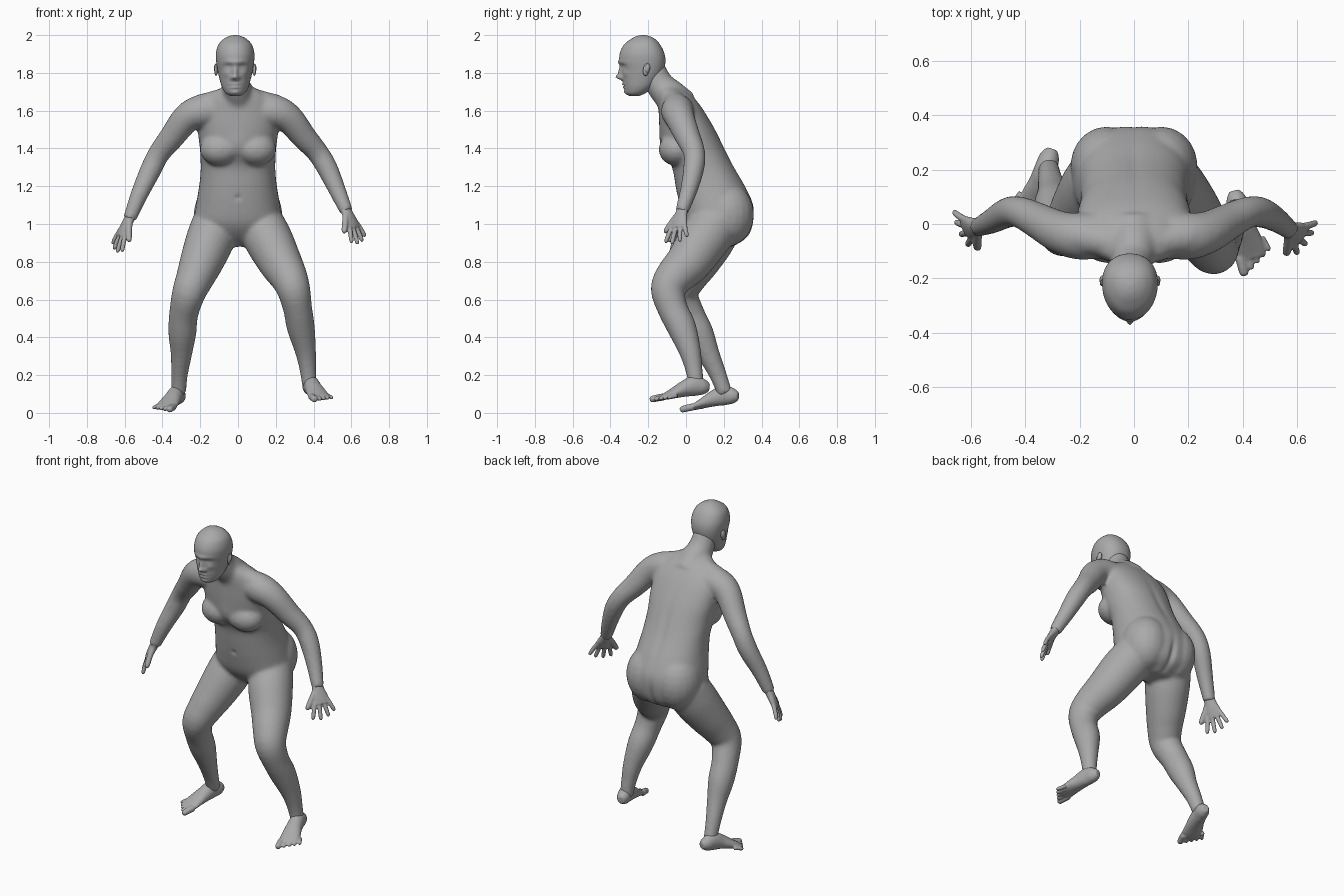
import bpy, bmesh, math
from mathutils import Vector, Matrix

cube = bpy.data.objects.get("Cube")
if cube:
    bpy.data.objects.remove(cube, do_unlink=True)

grey = bpy.data.materials.new("clay grey")
grey.use_nodes = True
tone = (0.4, 0.4, 0.4, 1)
grey.diffuse_color = tone
grey.node_tree.nodes["Principled BSDF"].inputs["Base Color"].default_value = tone


def spline(rows, steps):
    """Smooth curve through rows of any width."""
    out = []
    last = len(rows) - 1
    for i in range(last):
        a, b, c, d = (rows[min(max(k, 0), last)] for k in (i - 1, i, i + 1, i + 2))
        for s in range(steps):
            t = s / steps
            out.append([q + t * (r - p) / 2 + t * t * (p - 2.5 * q + 2 * r - d_ / 2)
                        + t ** 3 * (1.5 * (q - r) + (d_ - p) / 2)
                        for p, q, r, d_ in zip(a, b, c, d)])
    return out + [list(rows[-1])]


def loft(bm, rows, side=(1, 0, 0), level=False, power=2.0, segs=24, steps=4, frame=None, taper=0):
    """Skin superellipse rings (x, y, z, half width, half depth) along a path."""
    path = spline(rows, steps)
    centres = [Vector(p[:3]) for p in path]
    rings = []
    for i, p in enumerate(path):
        t = centres[min(i + 1, len(path) - 1)] - centres[max(i - 1, 0)]
        t = Vector((0, 0, 1)) if level else t.normalized()
        a = Vector(side)
        a = (a - t * a.dot(t)).normalized()
        b = t.cross(a)
        ring = []
        for k in range(segs):
            ang = math.tau * k / segs
            c, s = math.cos(ang), math.sin(ang)
            u = math.copysign(abs(c) ** (2 / power), c) * (1 + taper * s)
            v = math.copysign(abs(s) ** (2 / power), s)
            co = centres[i] + a * u * p[3] + b * v * p[-1]
            ring.append(bm.verts.new(frame @ co if frame else co))
        rings.append(ring)
    for r, q in zip(rings, rings[1:]):
        for k in range(segs):
            n = (k + 1) % segs
            bm.faces.new((r[k], r[n], q[n], q[k]))
    bm.faces.new(rings[0][::-1])
    bm.faces.new(rings[-1])


def blob(bm, centre, size):
    m = Matrix.Translation(centre) @ Matrix.Diagonal((*size, 1))
    bmesh.ops.create_uvsphere(bm, u_segments=20, v_segments=12, radius=1, matrix=m)


def finish(name, bm, voxel=None, smooth=0):
    """Make the object; optionally fuse its overlapping volumes into one skin."""
    bmesh.ops.recalc_face_normals(bm, faces=bm.faces)
    mesh = bpy.data.meshes.new(name)
    bm.to_mesh(mesh)
    bm.free()
    obj = bpy.data.objects.new(name, mesh)
    bpy.context.collection.objects.link(obj)
    if voxel:
        mod = obj.modifiers.new("fuse", 'REMESH')
        mod.mode, mod.voxel_size = 'VOXEL', voxel
        mod = obj.modifiers.new("soften", 'SMOOTH')
        mod.factor, mod.iterations = 0.5, smooth
        dg = bpy.context.evaluated_depsgraph_get()
        obj.data = bpy.data.meshes.new_from_object(obj.evaluated_get(dg))
        obj.modifiers.clear()
    obj.data.materials.clear()
    obj.data.materials.append(grey)
    obj.data.polygons.foreach_set("use_smooth", [True] * len(obj.data.polygons))
    return obj


def sculpt(obj, facing, strokes, cx=0.0):
    """Push the front (-1) or back (+1) surface in y with soft round strokes."""
    normals = [n.vector.y for n in obj.data.vertex_normals]
    for v, ny in zip(obj.data.vertices, normals):
        w = max(0, facing * ny) ** 0.5
        if w and abs(v.co.x - cx) < 0.2:
            x, z = v.co.x - cx, v.co.z
            v.co.y += w * sum(d * math.exp(-((x - sx) / rx) ** 2 - ((z - sz) / rz) ** 2)
                              for sx, sz, rx, rz, d in strokes)
    obj.data.update()


def slices(cx, rows):
    """Level rings from (z, front y, back y, half width)."""
    return [(cx, (f + b) / 2, z, w, (b - f) / 2) for z, f, b, w in rows]


def frame_at(origin, forward, up):
    """Local axes: x across, y forward, z up."""
    f = Vector(forward).normalized()
    u = Vector(up)
    u = (u - f * u.dot(f)).normalized()
    m = Matrix((f.cross(u), f, u)).transposed().to_4x4()
    return Matrix.Translation(origin) @ m


def digit(bm, frame, base, direction, length, r, droop):
    """Finger or toe with a rounded tip."""
    d = Vector(direction).normalized()
    pts = [(0, 1), (.35, .95), (.7, .92), (.92, .78), (1, .35)]
    loft(bm, [(*(Vector(base) + d * length * t - Vector((0, 0, droop * t * t))), r * k)
              for t, k in pts], segs=12, steps=2, frame=frame)


def hand(name, s, wrist, forward, thumb_side):
    """Palm, four spread fingers and a thumb towards the front."""
    f, t = Vector(forward), Vector(thumb_side)
    m = frame_at(wrist, f, t.cross(f))
    bm = bmesh.new()
    loft(bm, [(0, -.04, 0, .03, .028), (0, .02, 0, .035, .025), (0, .07, 0, .048, .021),
              (0, .11, 0, .045, .016)], frame=m)
    for i, length in enumerate((.1, .112, .106, .09)):
        u = .037 - .0245 * i
        digit(bm, m, (u, .092 - .004 * i, 0), (.32 - .24 * i, 1, 0), length, .0135, .012 * s)
    digit(bm, m, (.018, .025, 0), (.72, 1, 0), .122, .018, .012 * s)
    finish(name, bm, .005, 3)


def foot(name, s, heel, tip):
    """Heel, arch and five toes; local x runs to the model's right, so outward is -s."""
    m = frame_at(heel, Vector(tip) - Vector(heel), (0, 0, 1))
    bm = bmesh.new()
    loft(bm, [(0, -.005, .035, .02, .022), (0, .025, .042, .037, .042), (0, .075, .053, .042, .053),
              (0, .13, .045, .047, .043), (-s * .004, .18, .033, .054, .031),
              (-s * .006, .23, .021, .058, .02), (-s * .006, .255, .017, .052, .014)], frame=m)
    for i in range(5):
        out = -.034 + .0225 * i + (.004 if i else 0)
        r = .02 if i == 0 else .0145 - .0006 * i
        digit(bm, m, (-s * out, .24 - .013 * i, .017), (-s * (.02 + .07 * i), 1, 0),
              .075 - .004 * i, r, .005)
    finish(name, bm, .0055, 3)


# Torso, leaning forward
body = bmesh.new()
loft(body, slices(0, [
    (.88, .12, .25, .08), (.93, .05, .325, .18), (1.0, -.005, .355, .23), (1.1, -.035, .357, .222),
    (1.2, -.055, .314, .206), (1.28, -.068, .268, .198), (1.33, -.085, .24, .198), (1.4, -.125, .205, .202),
    (1.5, -.14, .155, .213), (1.6, -.145, .095, .21), (1.66, -.15, .05, .17), (1.7, -.15, .01, .125),
    (1.725, -.15, -.03, .08)]), level=True, power=2.25, segs=40)
for s in (-1, 1):
    blob(body, (s * .095, -.05, 1.395), (.108, .095, .088))   # chest
    blob(body, (s * .1, .215, 1.05), (.135, .145, .17))       # seat
    # Slope from neck to shoulder
    loft(body, [(s * .03, -.08, 1.68, .06), (s * .1, -.065, 1.655, .058), (s * .2, -.045, 1.618, .068)], side=(0, 1, 0))
# Neck
loft(body, [(0, -.03, 1.62, .1), (0, -.085, 1.68, .088), (-.01, -.14, 1.74, .075), (-.015, -.178, 1.82, .068)])

# Arms
arm_size = (.085, .087, .078, .067, .058, .056, .046, .035)
arms = {
    1: [(.12, -.04, 1.6), (.2, -.045, 1.595), (.272, -.03, 1.555), (.35, .01, 1.46),
        (.42, .043, 1.38), (.47, .042, 1.3), (.525, .015, 1.18), (.575, -.023, 1.065)],
    -1: [(-.12, -.04, 1.6), (-.2, -.045, 1.595), (-.272, -.03, 1.56), (-.35, .01, 1.46),
         (-.42, .043, 1.37), (-.465, .042, 1.28), (-.525, .01, 1.15), (-.575, -.012, 1.025)]}
# Legs
leg_size = (.13, .133, .12, .104, .092, .08, .077, .059, .046, .04)
legs = {
    1: [(.12, .16, 1.0), (.165, .09, .91), (.222, .015, .8), (.268, -.06, .72), (.295, -.095, .65),
        (.316, -.07, .55), (.333, -.022, .45), (.357, .02, .33), (.37, .042, .23), (.378, .055, .14)],
    -1: [(-.12, .17, 1.0), (-.15, .12, .91), (-.193, .055, .8), (-.23, .0, .71), (-.262, -.028, .63),
         (-.288, .02, .52), (-.295, .07, .42), (-.3, .12, .31), (-.31, .17, .2), (-.314, .207, .1)]}
for s in (1, -1):
    loft(body, [(*p, r) for p, r in zip(arms[s], arm_size)], side=(0, 1, 0))
    loft(body, [(*p, r * .96, r) for p, r in zip(legs[s], leg_size)])
skin = finish("body", body, .011, 7)
sculpt(skin, 1, [(0, .95, .016, .09, -.018), (0, 1.35, .025, .17, -.007)])
sculpt(skin, -1, [(0, 1.14, .014, .014, .008), (0, 1.4, .05, .07, -.008)])

hand("left_hand", 1, (.57, -.02, 1.075), (.42, -.22, -.87), (-.62, -.75, 0))
hand("right_hand", -1, (-.572, -.01, 1.035), (-.42, -.07, -.88), (.5, -.85, 0))
foot("left_foot", 1, (.37, .122, .1), (.437, -.17, .059))
foot("right_foot", -1, (-.302, .277, .052), (-.395, -.015, .004))

# Head: egg-shaped skull, with the face sculpted on the front
cx = -.015
bm = bmesh.new()
loft(bm, slices(cx, [
    (1.678, -.3, -.25, .024), (1.692, -.318, -.215, .05), (1.725, -.328, -.172, .07), (1.77, -.335, -.138, .083),
    (1.81, -.34, -.118, .092), (1.86, -.352, -.109, .1), (1.905, -.35, -.115, .101), (1.95, -.328, -.137, .088),
    (1.98, -.29, -.165, .06), (1.995, -.26, -.195, .03), (2.0, -.235, -.22, .008)]),
    level=True, power=2.15, segs=72, steps=6, taper=.1)
head = finish("head", bm)
strokes = [(0, 1.8, .013, .03, -.02), (0, 1.777, .019, .013, -.025), (0, 1.857, .06, .012, -.008),
           (0, 1.739, .026, .006, -.008), (0, 1.724, .024, .006, -.008), (0, 1.7315, .03, .0035, .006),
           (0, 1.695, .028, .013, -.007)]
for s in (-1, 1):
    strokes += [(s * .038, 1.833, .02, .013, .015), (s * .038, 1.83, .014, .007, -.008),
                (s * .016, 1.772, .009, .009, -.008), (s * .05, 1.795, .018, .015, -.006)]
sculpt(head, -1, strokes, cx)

# Ears
for s, name in ((1, "left_ear"), (-1, "right_ear")):
    bm = bmesh.new()
    blob(bm, (0, 0, 0), (.009, .018, .034))
    blob(bm, (s * .005, .004, .008), (.009, .014, .024))
    tilt = Matrix.Rotation(s * .35, 4, 'Z') @ Matrix.Rotation(-.2, 4, 'X')
    bmesh.ops.transform(bm, matrix=Matrix.Translation((cx + s * .1, -.21, 1.818)) @ tilt, verts=bm.verts)
    finish(name, bm)
